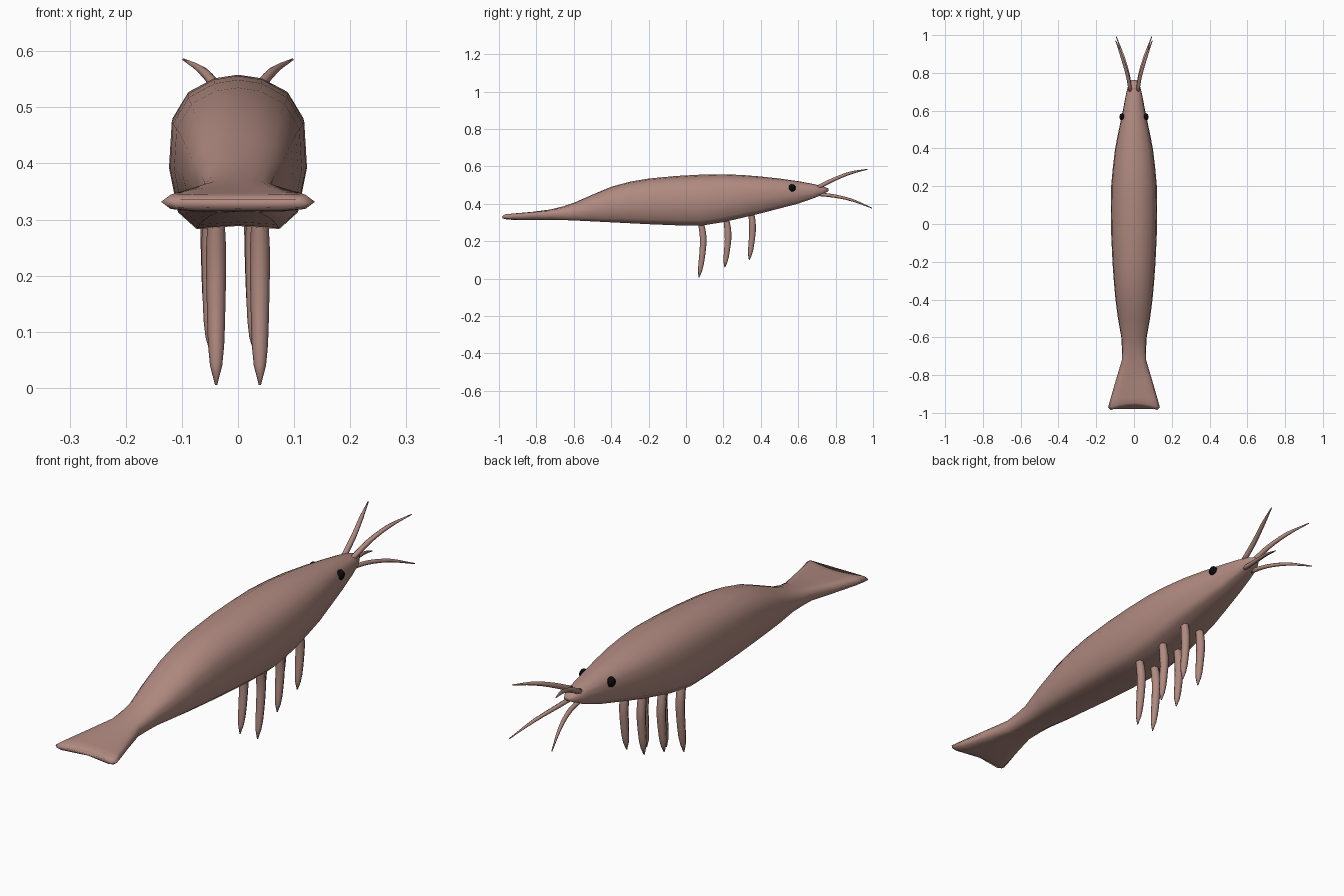
import bpy, bmesh, math
from mathutils import Vector

if "Cube" in bpy.data.objects:
    bpy.data.objects.remove(bpy.data.objects["Cube"])


def make_material(name, rgb):
    m = bpy.data.materials.new(name)
    m.diffuse_color = (*rgb, 1.0)
    m.use_nodes = True
    m.node_tree.nodes["Principled BSDF"].inputs["Base Color"].default_value = m.diffuse_color
    return m


SHELL = make_material("dusty pink", (0.434, 0.254, 0.216))
BLACK = make_material("black", (0.004, 0.004, 0.004))


def loft(name, rings, mat):
    """Skin a row of equal-sized rings and close both ends."""
    bm = bmesh.new()
    rows = [[bm.verts.new(p) for p in ring] for ring in rings]
    n = len(rows[0])
    for a, b in zip(rows, rows[1:]):
        for i in range(n):
            j = (i + 1) % n
            bm.faces.new((a[i], a[j], b[j], b[i]))
    bm.faces.new(rows[0])
    bm.faces.new(rows[-1])
    bmesh.ops.recalc_face_normals(bm, faces=bm.faces)
    me = bpy.data.meshes.new(name)
    bm.to_mesh(me)
    bm.free()
    me.materials.append(mat)
    for p in me.polygons:
        p.use_smooth = True
    ob = bpy.data.objects.new(name, me)
    bpy.context.collection.objects.link(ob)
    return ob


def tube(name, path, radii, sides, mat):
    """Tapered round limb along a smooth path through the given points."""
    pts = [Vector(p) for p in path]
    pts = [2 * pts[0] - pts[1]] + pts + [2 * pts[-1] - pts[-2]]
    line = []
    for k in range(1, len(pts) - 2):
        p0, p1, p2, p3 = pts[k - 1:k + 3]
        for s in range(3):
            t = s / 3
            line.append(0.5 * (2 * p1 + (p2 - p0) * t
                               + (2 * p0 - 5 * p1 + 4 * p2 - p3) * t * t
                               + (3 * p1 - p0 - 3 * p2 + p3) * t ** 3))
    line.append(pts[-2])
    rings = []
    for k, c in enumerate(line):
        d = (line[min(k + 1, len(line) - 1)] - line[max(k - 1, 0)]).normalized()
        u = d.cross(Vector((1, 0, 0))).normalized()
        v = d.cross(u)
        f = k / (len(line) - 1) * (len(radii) - 1)
        i = min(int(f), len(radii) - 2)
        r = radii[i] + (radii[i + 1] - radii[i]) * (f - i)
        rings.append([c + r * (u * math.cos(a) + v * math.sin(a))
                      for a in (2 * math.pi * q / sides for q in range(sides))])
    return loft(name, rings, mat)


# Body cross-section (right half, top to bottom), and the flatter tail one
body_half = [(0, 1), (.35, .95), (.73, .76), (.96, .4), (1, -.2), (.87, -.78), (.6, -1), (0, -.96)]
tail_half = [(0, .8), (.3, .8), (.6, .85), (.88, .8), (1, 0), (.88, -.8), (.6, -1), (0, -1)]

# Body stations: y, half width, bottom, top, tail blend, tail notch depth
stations = [
    (-.985, .122, .320, .338, 1, .025), (-.972, .137, .316, .347, 1, .025),
    (-.93, .126, .314, .351, 1, .012), (-.82, .094, .314, .361, .9, 0),
    (-.72, .064, .314, .374, .6, 0), (-.66, .064, .313, .387, .2, 0),
    (-.60, .067, .311, .405, 0, 0), (-.50, .085, .306, .449, 0, 0),
    (-.40, .098, .301, .491, 0, 0), (-.30, .107, .296, .518, 0, 0),
    (-.20, .114, .291, .535, 0, 0), (-.05, .121, .285, .549, 0, 0),
    (.08, .123, .283, .556, 0, 0), (.20, .121, .302, .558, 0, 0),
    (.30, .112, .325, .554, 0, 0), (.40, .100, .349, .546, 0, 0),
    (.50, .080, .375, .535, 0, 0), (.60, .059, .401, .521, 0, 0),
    (.68, .044, .429, .506, 0, 0), (.73, .032, .449, .494, 0, 0),
    (.762, .013, .468, .482, 0, 0)]

rings = []
for y, w, lo, hi, blend, notch in stations:
    half = []
    for (bx, bz), (tx, tz) in zip(body_half, tail_half):
        nx, nz = bx + (tx - bx) * blend, bz + (tz - bz) * blend
        half.append((nx * w, y + notch * (1 - nx * nx), (lo + hi) / 2 + nz * (hi - lo) / 2))
    rings.append(half + [(-x, yy, z) for x, yy, z in half[-2:0:-1]])
loft("body", rings, SHELL)

# Legs: side profile of each pair and its small sideways shift
leg_pairs = [
    ("rear", 0.0, [(.075, .32), (.092, .22), (.085, .11), (.069, .005)]),
    ("middle", -.008, [(.212, .34), (.225, .24), (.219, .15), (.207, .06)]),
    ("front", -.010, [(.345, .38), (.356, .28), (.350, .19), (.338, .10)])]
for label, shift, profile in leg_pairs:
    for side, sx in (("right", 1), ("left", -1)):
        x = sx * .039 + shift
        tube(f"{label}_{side}_leg", [(x, y, z) for y, z in profile],
             [.014, .016, .018, .018, .017, .016, .015, .012, .002], 8, SHELL)

for side, sx in (("right", 1), ("left", -1)):
    # Two antennae on each side of the snout, one curving up and one down
    tube(f"{side}_upper_antenna",
         [(sx * x, y, z) for x, y, z in
          [(.018, .70, .485), (.035, .79, .530), (.063, .88, .565), (.097, .972, .585)]],
         [.011, .010, .008, .002], 6, SHELL)
    tube(f"{side}_lower_antenna",
         [(sx * x, y, z) for x, y, z in
          [(.018, .70, .452), (.030, .79, .442), (.058, .89, .419), (.095, .994, .377)]],
         [.010, .009, .007, .002], 6, SHELL)
    # Eye
    bpy.ops.mesh.primitive_uv_sphere_add(segments=8, ring_count=6, radius=.02,
                                         location=(sx * .061, .567, .485))
    eye = bpy.context.object
    eye.name = f"{side}_eye"
    eye.scale = (.85, 1, 1)
    eye.data.materials.append(BLACK)
